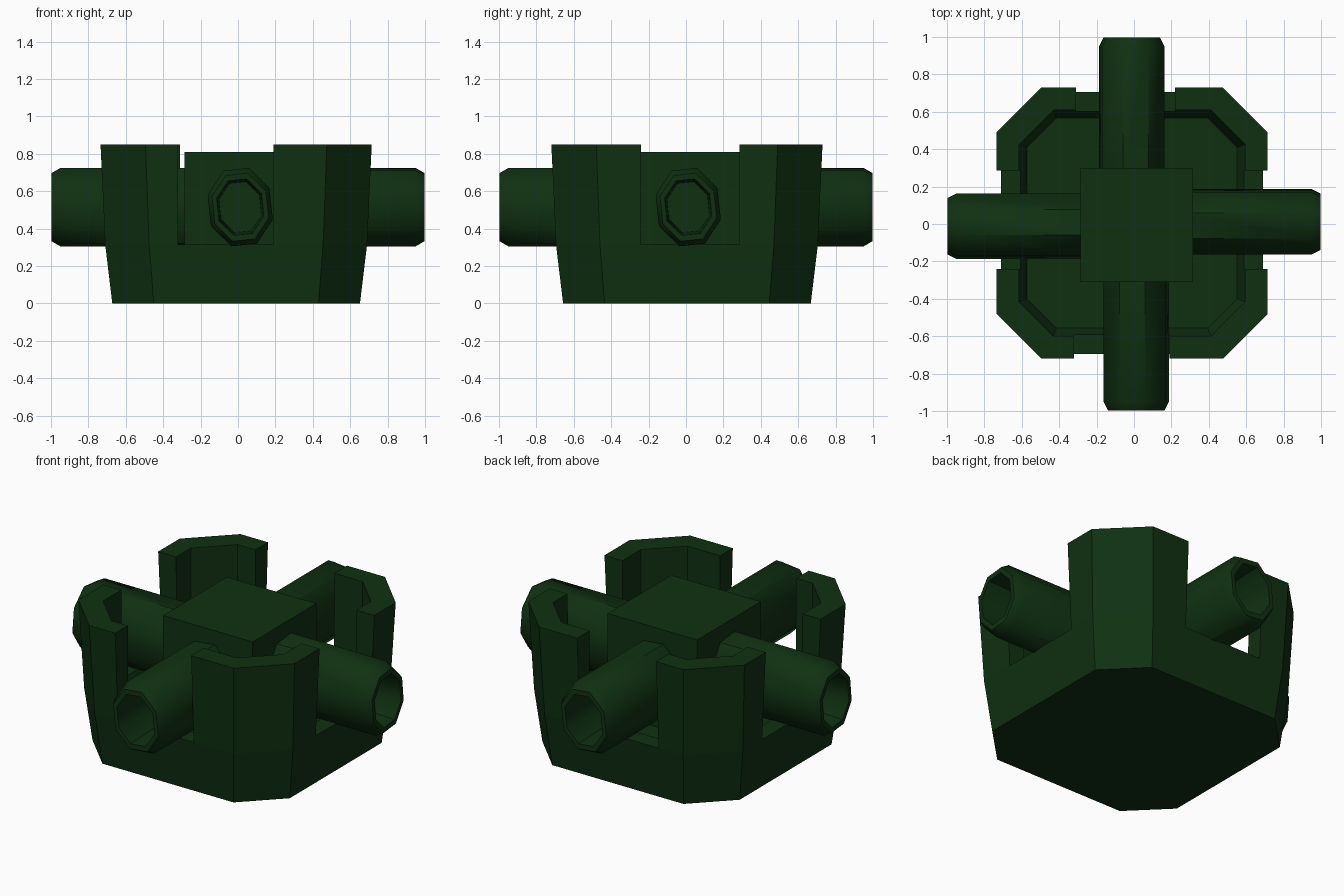
import bpy
import bmesh
import math
from mathutils import Matrix, Vector

default = bpy.data.objects.get("Cube")
if default:
    bpy.data.objects.remove(default, do_unlink=True)

green = bpy.data.materials.new("dark_green")
green.use_nodes = True
colour = (0.005, 0.03, 0.006, 1)
green.diffuse_color = colour
bsdf = next(n for n in green.node_tree.nodes if n.type == 'BSDF_PRINCIPLED')
bsdf.inputs["Base Color"].default_value = colour


def loft(name, rings):
    """Skin a list of equal-length point rings and cap both ends."""
    bm = bmesh.new()
    loops = [[bm.verts.new(p) for p in ring] for ring in rings]
    for a, b in zip(loops, loops[1:]):
        for i in range(len(a)):
            j = (i + 1) % len(a)
            bm.faces.new((a[i], a[j], b[j], b[i]))
    bm.faces.new(loops[0])
    bm.faces.new(loops[-1])
    bmesh.ops.recalc_face_normals(bm, faces=bm.faces)
    mesh = bpy.data.meshes.new(name)
    bm.to_mesh(mesh)
    bm.free()
    mesh.materials.append(green)
    obj = bpy.data.objects.new(name, mesh)
    bpy.context.collection.objects.link(obj)
    return obj


def box(name, x0, x1, y0, y1, z0, z1):
    return loft(name, [[(x0, y0, z), (x1, y0, z), (x1, y1, z), (x0, y1, z)]
                       for z in (z0, z1)])


def chamfered_square(half, corner, z):
    h, c = half, corner
    pts = [(h, -c), (h, c), (c, h), (-c, h), (-h, c), (-h, -c), (-c, -h), (c, -h)]
    return [(x - 0.01, y + 0.005, z) for x, y in pts]


# Base: tapered tub with a cavity and one notch in each side
tub = loft("base_tub", [chamfered_square(0.662, 0.44, 0),
                        chamfered_square(0.70, 0.465, 0.315),
                        chamfered_square(0.725, 0.485, 0.85)])
cutters = [
    loft("cavity_cutter", [chamfered_square(0.562, 0.405, 0.21),
                           chamfered_square(0.602, 0.42, 0.33),
                           chamfered_square(0.605, 0.42, 1)]),
    box("front_cutter", -0.32, 0.19, -1, -0.4, 0.315, 1.1),
    box("back_cutter", -0.31, 0.22, 0.4, 1, 0.315, 1.1),
    box("left_cutter", 0.4, 1, -0.24, 0.285, 0.315, 1.1),
    box("right_cutter", -1, -0.4, -0.24, 0.285, 0.315, 1.1),
]
bpy.context.view_layer.objects.active = tub
for cutter in cutters:
    cutter.hide_render = True
    mod = tub.modifiers.new(cutter.name, 'BOOLEAN')
    mod.operation = 'DIFFERENCE'
    mod.solver = 'EXACT'
    mod.object = cutter
    bpy.ops.object.modifier_apply(modifier=mod.name)
for cutter in cutters:
    bpy.data.objects.remove(cutter, do_unlink=True)

# Central block
box("centre_block", -0.285, 0.315, -0.31, 0.30, 0.208, 0.81)


def barrel_ring(y, scale):
    twist = math.radians(6)
    ring = []
    for k in range(8):
        a = math.radians(22.5 + 45 * k)
        x, z = 0.18 * math.cos(a) * scale, 0.22 * math.sin(a) * scale
        ring.append(Vector((0.012 + x * math.cos(twist) - z * math.sin(twist), y,
                            0.515 + x * math.sin(twist) + z * math.cos(twist))))
    return ring


# Four bored barrels, turned around the centre
profile = [(-0.25, 1), (-0.95, 1), (-0.997, 0.87), (-0.997, 0.72), (-0.70, 0.65)]
for n, side in enumerate(("front", "left", "back", "right")):
    turn = Matrix.Rotation(math.pi / 2 * n, 3, 'Z')
    barrel = loft(side + "_barrel",
                  [[turn @ p for p in barrel_ring(y, s)] for y, s in profile])
    bpy.ops.object.select_all(action='DESELECT')
    barrel.select_set(True)
    bpy.context.view_layer.objects.active = barrel
    bpy.ops.object.shade_smooth_by_angle(angle=math.radians(48))
